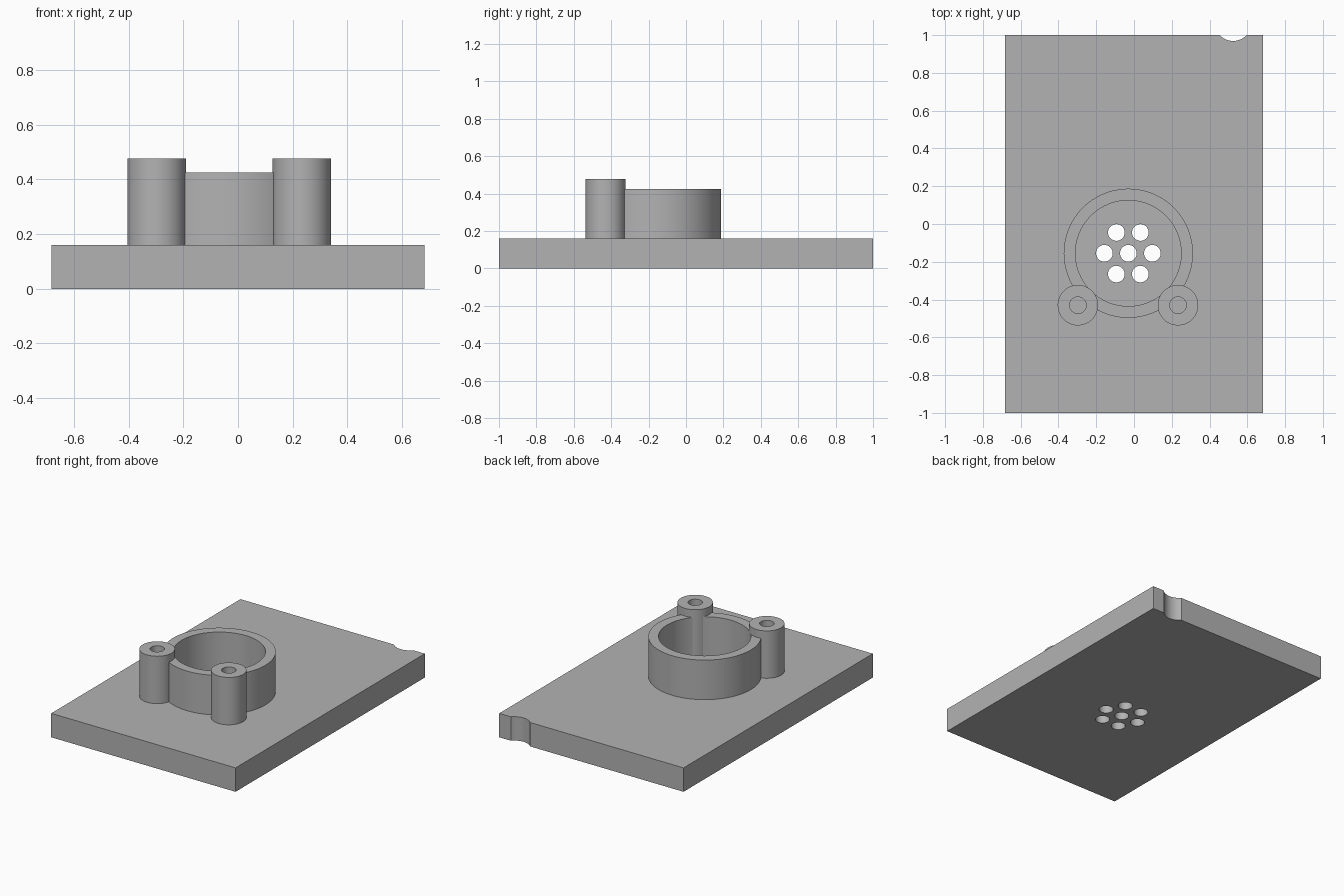
import bpy, math
from math import cos, sin, radians

cube = bpy.data.objects.get("Cube")
if cube:
    bpy.data.objects.remove(cube, do_unlink=True)

PLATE_TOP = 0.16
RING = (-0.03, -0.155)
POSTS = {"right_post": (-0.297, -0.43), "left_post": (0.233, -0.43)}
HOLE_R = 0.044

grey = bpy.data.materials.new("plain grey")
grey.use_nodes = True
grey.diffuse_color = (0.45, 0.45, 0.45, 1)
grey.node_tree.nodes["Principled BSDF"].inputs["Base Color"].default_value = grey.diffuse_color


def cylinder(name, centre, radius, bottom, top):
    bpy.ops.mesh.primitive_cylinder_add(
        vertices=96, radius=radius, depth=top - bottom,
        location=(*centre, (bottom + top) / 2))
    obj = bpy.context.object
    obj.name = name
    obj.data.materials.append(grey)
    return obj


def cut(target, centre, radius, bottom, top):
    """Bore a round hole through the target."""
    cutter = cylinder("hole_cutter", centre, radius, bottom, top)
    cutter.hide_render = True
    mod = target.modifiers.new("hole", "BOOLEAN")
    mod.operation, mod.solver, mod.object = "DIFFERENCE", "EXACT", cutter
    bpy.context.view_layer.objects.active = target
    bpy.ops.object.modifier_apply(modifier=mod.name)
    bpy.data.objects.remove(cutter, do_unlink=True)


def smooth(obj):
    bpy.ops.object.select_all(action="DESELECT")
    obj.select_set(True)
    bpy.context.view_layer.objects.active = obj
    bpy.ops.object.shade_smooth_by_angle(angle=radians(30))


# Base plate with a cluster of seven holes and an edge notch
bpy.ops.mesh.primitive_cube_add(size=1, location=(0, 0, PLATE_TOP / 2))
plate = bpy.context.object
plate.name = "base_plate"
plate.scale = (1.364, 2, PLATE_TOP)
bpy.ops.object.transform_apply(location=False, rotation=False, scale=True)
plate.data.materials.append(grey)
cluster = [RING] + [(RING[0] + 0.127 * cos(radians(60 * i)),
                     RING[1] + 0.127 * sin(radians(60 * i))) for i in range(6)]
for spot in cluster:
    cut(plate, spot, HOLE_R, -0.1, 0.3)
cut(plate, (0.525, 1.066), 0.097, -0.1, 0.3)
smooth(plate)

# Round collar, hollow down to the plate and relieved inside the posts
collar = cylinder("collar", RING, 0.342, PLATE_TOP, 0.425)
cut(collar, RING, 0.28, 0.1, 0.6)
for spot in POSTS.values():
    cut(collar, spot, 0.09, 0.1, 0.6)
smooth(collar)

# Screw posts with blind bores
for name, spot in POSTS.items():
    post = cylinder(name, spot, 0.107, PLATE_TOP, 0.477)
    cut(post, spot, HOLE_R, 0.1, 0.6)
    smooth(post)
